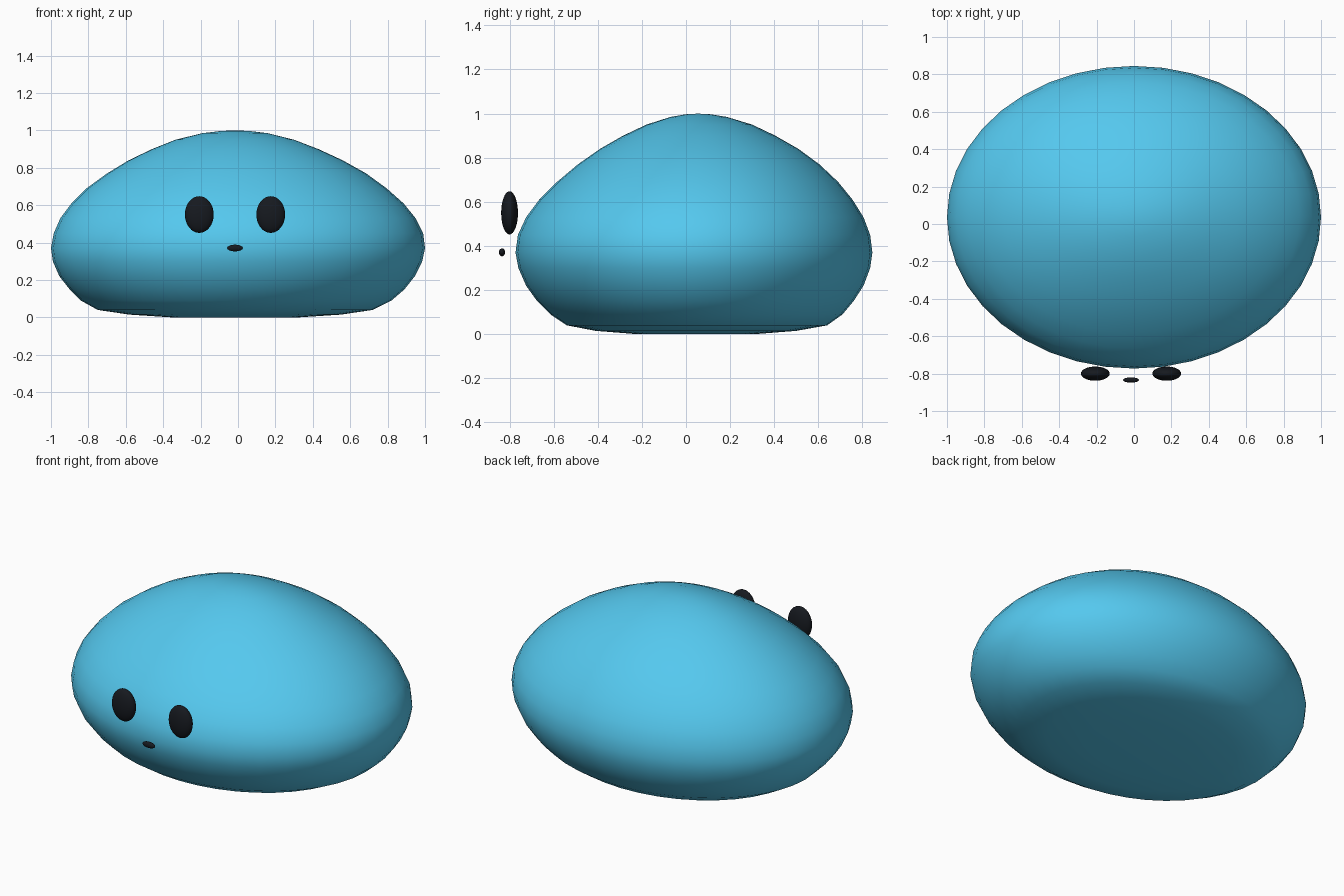
import bpy, bmesh, math

if "Cube" in bpy.data.objects:
    bpy.data.objects.remove(bpy.data.objects["Cube"])

def material(name, color):
    m = bpy.data.materials.new(name)
    m.diffuse_color = color
    m.use_nodes = True
    m.node_tree.nodes["Principled BSDF"].inputs["Base Color"].default_value = m.diffuse_color
    return m

BLUE = material("blue", (0.09, 0.58, 0.86, 1))
BLACK = material("black", (0.008, 0.01, 0.014, 1))

# Body: oval rings stacked from the ground up (z, x min, x max, y min, y max)
RINGS = [
    (0.0, -0.35, 0.32, -0.22, 0.31), (0.015, -0.58, 0.55, -0.41, 0.50),
    (0.04, -0.75, 0.72, -0.54, 0.64), (0.09, -0.84, 0.82, -0.615, 0.71),
    (0.15, -0.90, 0.89, -0.675, 0.76), (0.22, -0.955, 0.945, -0.725, 0.805),
    (0.30, -0.99, 0.985, -0.76, 0.835), (0.37, -1.0, 1.0, -0.773, 0.845),
    (0.45, -0.985, 0.99, -0.762, 0.835), (0.53, -0.95, 0.95, -0.725, 0.805),
    (0.61, -0.89, 0.885, -0.665, 0.755), (0.69, -0.81, 0.795, -0.585, 0.69),
    (0.77, -0.70, 0.685, -0.49, 0.605), (0.84, -0.585, 0.56, -0.39, 0.51),
    (0.90, -0.46, 0.43, -0.285, 0.405), (0.95, -0.335, 0.30, -0.18, 0.30),
    (0.985, -0.19, 0.16, -0.07, 0.185), (0.997, -0.09, 0.06, 0.0, 0.11),
]
SEGMENTS = 40
bm = bmesh.new()
loops = []
for z, x0, x1, y0, y1 in RINGS:
    loop = []
    for i in range(SEGMENTS):
        a = math.tau * i / SEGMENTS
        loop.append(bm.verts.new(((x0 + x1) / 2 + (x1 - x0) / 2 * math.cos(a),
                                  (y0 + y1) / 2 + (y1 - y0) / 2 * math.sin(a), z)))
    loops.append(loop)
for low, high in zip(loops, loops[1:]):
    for i in range(SEGMENTS):
        j = (i + 1) % SEGMENTS
        bm.faces.new((low[i], low[j], high[j], high[i]))
bm.faces.new(loops[0][::-1])
top = bm.verts.new((-0.015, 0.055, 1.0))
for i in range(SEGMENTS):
    bm.faces.new((loops[-1][i], loops[-1][(i + 1) % SEGMENTS], top))
for f in bm.faces:
    f.smooth = True
mesh = bpy.data.meshes.new("body")
bm.to_mesh(mesh)
bm.free()
mesh.materials.append(BLUE)
bpy.context.collection.objects.link(bpy.data.objects.new("body", mesh))

def ellipsoid(name, location, radii):
    bpy.ops.mesh.primitive_uv_sphere_add(segments=32, ring_count=16, location=location)
    ob = bpy.context.object
    ob.name = name
    ob.scale = radii
    ob.data.materials.append(BLACK)
    bpy.ops.object.shade_smooth()

# Face, floating just in front of the body
for side, x in (("left", -0.207), ("right", 0.175)):
    ellipsoid(f"{side}_eye", (x, -0.80, 0.55), (0.077, 0.038, 0.098))
ellipsoid("mouth", (-0.016, -0.834, 0.371), (0.042, 0.014, 0.018))
